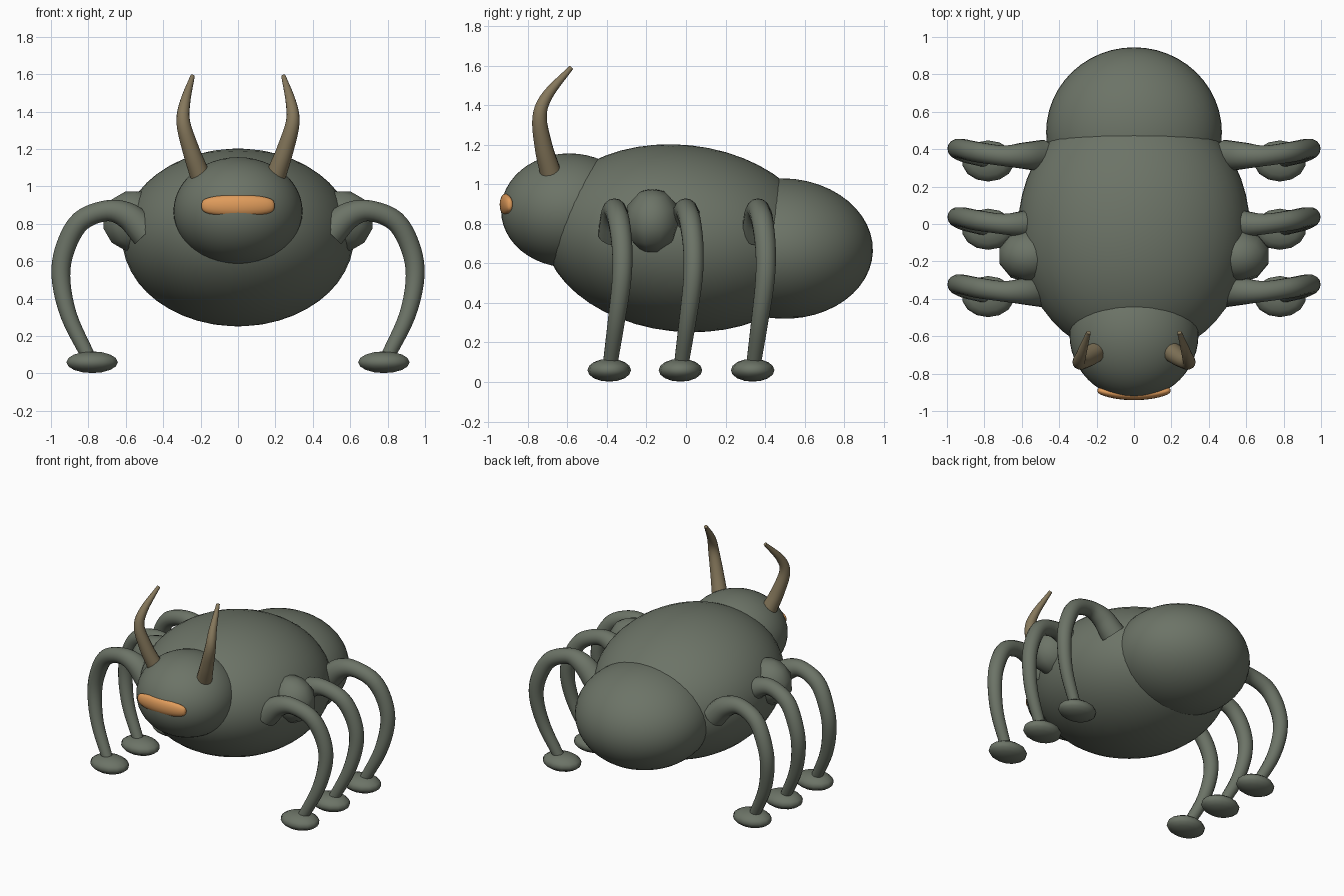
import bpy, bmesh, math
from mathutils import Vector, Matrix

if "Cube" in bpy.data.objects:
    bpy.data.objects.remove(bpy.data.objects["Cube"])


def material(name, rgb):
    m = bpy.data.materials.new(name)
    m.diffuse_color = (*rgb, 1)
    m.use_nodes = True
    m.node_tree.nodes["Principled BSDF"].inputs["Base Color"].default_value = m.diffuse_color
    return m


GREEN = material("grey_green", (0.150, 0.173, 0.135))
HORN = material("horn_brown", (0.235, 0.185, 0.105))
ORANGE = material("orange", (0.74, 0.33, 0.105))


def finish(name, bm, mat, angle=180):
    bmesh.ops.recalc_face_normals(bm, faces=bm.faces)
    for f in bm.faces:
        f.smooth = True
    me = bpy.data.meshes.new(name)
    bm.to_mesh(me)
    bm.free()
    me.materials.append(mat)
    ob = bpy.data.objects.new(name, me)
    bpy.context.collection.objects.link(ob)
    if angle < 180:
        bpy.ops.object.select_all(action='DESELECT')
        ob.select_set(True)
        bpy.context.view_layer.objects.active = ob
        bpy.ops.object.shade_smooth_by_angle(angle=math.radians(angle))
    return ob


def ellipsoid(name, centre, radii, mat, segs=48, rings=24, tilt=0, roll=0):
    bm = bmesh.new()
    mtx = (Matrix.Translation(centre) @ Matrix.Rotation(math.radians(tilt), 4, 'X')
           @ Matrix.Rotation(math.radians(roll), 4, 'Y') @ Matrix.Diagonal((*radii, 1)))
    bmesh.ops.create_uvsphere(bm, u_segments=segs, v_segments=rings, radius=1, matrix=mtx)
    return finish(name, bm, mat)


def loft(bm, rings):
    vs = [[bm.verts.new(p) for p in r] for r in rings]
    n = len(vs[0])
    for a, b in zip(vs, vs[1:]):
        for i in range(n):
            bm.faces.new((a[i], a[(i + 1) % n], b[(i + 1) % n], b[i]))
    bm.faces.new(vs[0])
    bm.faces.new(vs[-1])


def spline(pts, steps=5):
    """Smooth curve through points of (x, y, z, radius)."""
    p = [Vector(q) for q in pts]
    p = [2 * p[0] - p[1]] + p + [2 * p[-1] - p[-2]]
    out = []
    for i in range(1, len(p) - 2):
        a, b, c, d = p[i - 1:i + 3]
        for s in range(steps):
            t = s / steps
            out.append(0.5 * (2 * b + (c - a) * t + (2 * a - 5 * b + 4 * c - d) * t * t
                              + (3 * b - a - 3 * c + d) * t ** 3))
    return out + [p[-2]]


def tube(name, pts, mat, sides=14):
    path = spline(pts)
    rings = []
    for i, q in enumerate(path):
        t = (path[min(i + 1, len(path) - 1)] - path[max(i - 1, 0)]).to_3d().normalized()
        u = t.cross(Vector((0, 1, 0))).normalized()
        v = t.cross(u)
        rings.append([q.to_3d() + q.w * (u * math.cos(k) + v * math.sin(k))
                      for k in (2 * math.pi * j / sides for j in range(sides))])
    bm = bmesh.new()
    loft(bm, rings)
    return finish(name, bm, mat, 50)


# Body, abdomen and head
ellipsoid("body", (0, -0.025, 0.727), (0.62, 0.70, 0.472), GREEN, tilt=-6)
ellipsoid("abdomen", (0, 0.49, 0.675), (0.47, 0.455, 0.355), GREEN, tilt=-2)
ellipsoid("head", (0, -0.59, 0.868), (0.345, 0.345, 0.288), GREEN)

# Orange bar wrapped round the front of the head
bm = bmesh.new()
bar = []
for i in range(25):
    a = math.radians(-88 + 176 * i / 24)
    x, w = 0.195 * math.sin(a), math.cos(a) ** 0.55
    y = -0.912 + 0.022 * (x / 0.195) ** 2
    bar.append([(x, y + 0.03 * w * math.cos(k), 0.897 + 0.057 * w * math.sin(k))
                for k in (2 * math.pi * j / 16 for j in range(16))])
loft(bm, bar)
finish("face_bar", bm, ORANGE)

# Shared paths: x, y, z, radius
leg_path = [(0.49, 0, 0.75, 0.085), (0.585, 0, 0.84, 0.072), (0.70, 0.0, 0.87, 0.056),
            (0.84, 0.02, 0.815, 0.055), (0.92, 0.037, 0.68, 0.053), (0.947, 0.035, 0.52, 0.05),
            (0.905, 0.008, 0.31, 0.044), (0.795, -0.025, 0.08, 0.037)]
horn_path = [(0.203, -0.685, 1.06, 0.054), (0.25, -0.72, 1.19, 0.046),
             (0.292, -0.74, 1.34, 0.037), (0.283, -0.70, 1.45, 0.028),
             (0.243, -0.58, 1.59, 0.012)]

for s, side in ((-1, "left"), (1, "right")):
    def flip(path, dy=0):
        return [(s * x, y + dy, z, r) for x, y, z, r in path]

    tube(f"horn_{side}", flip(horn_path), HORN)
    # Faceted shoulder lump between front and middle legs
    ellipsoid(f"shoulder_{side}", (s * 0.56, -0.17, 0.815), (0.172, 0.145, 0.163),
              GREEN, 10, 6, roll=s * 15)
    for dy, pos in ((-0.36, "front"), (0, "middle"), (0.365, "rear")):
        tube(f"{pos}_leg_{side}", flip(leg_path, dy), GREEN)
        ellipsoid(f"{pos}_foot_{side}", (s * 0.78, dy - 0.028, 0.06), (0.141, 0.11, 0.058),
                  GREEN, 14, 8)
